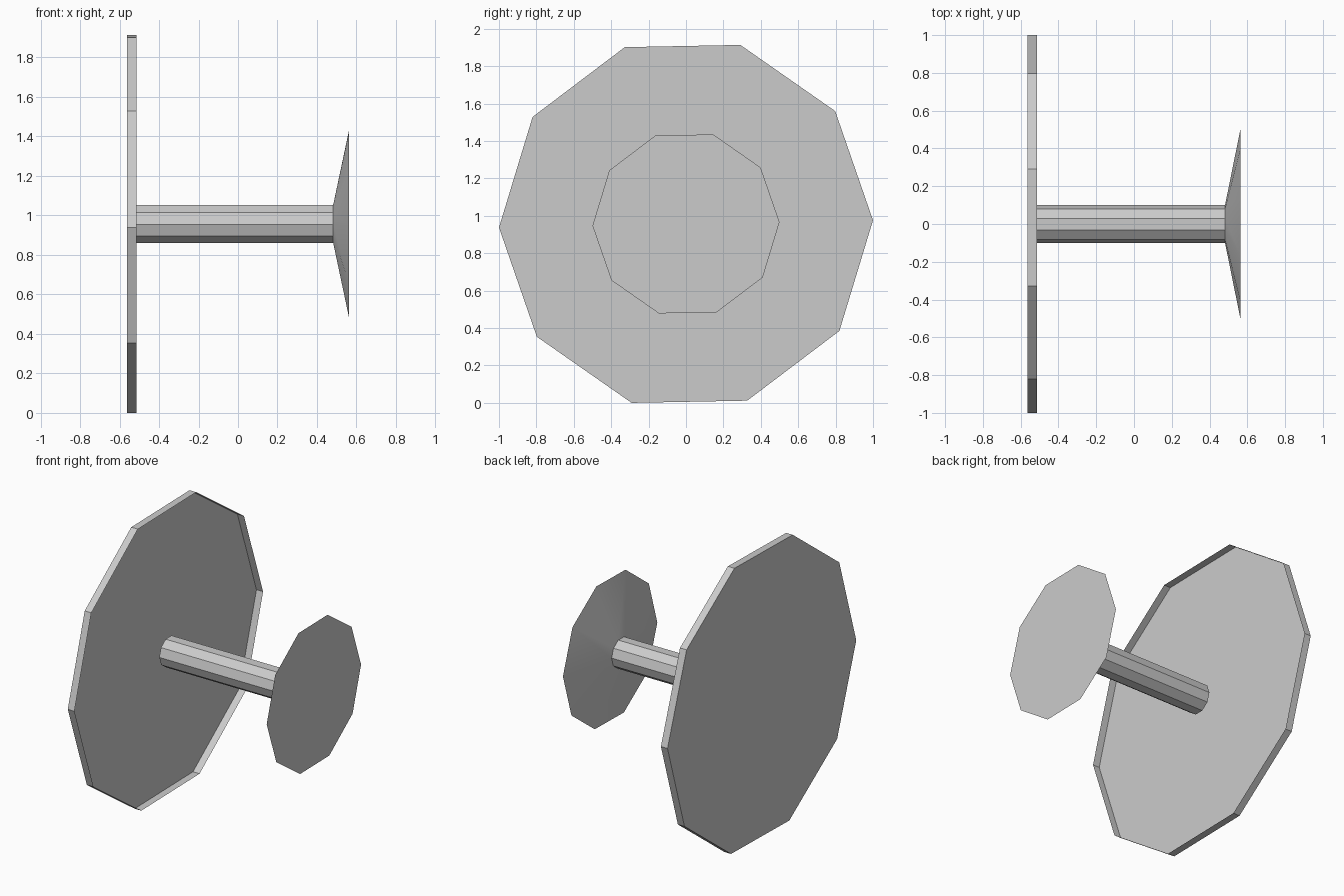
import bpy, bmesh, math

if "Cube" in bpy.data.objects:
    bpy.data.objects.remove(bpy.data.objects["Cube"])

SIDES = 10
TWIST = math.radians(1.1)      # slight roll of the decagons about the axle
AXIS_Z = 0.957

grey = bpy.data.materials.new("light grey")
grey.diffuse_color = (0.6, 0.6, 0.6, 1)
grey.use_nodes = True
grey.node_tree.nodes["Principled BSDF"].inputs["Base Color"].default_value = grey.diffuse_color


def lathe_x(name, rings, cap_start=False, cap_end=False):
    """Ten-sided shell along x from (x, radius) rings, optionally capped."""
    bm = bmesh.new()
    loops = []
    for x, r in rings:
        angles = [TWIST + 2 * math.pi * i / SIDES for i in range(SIDES)]
        loops.append([bm.verts.new((x, r * math.cos(a), AXIS_Z + r * math.sin(a)))
                      for a in angles])
    # Counter-clockwise rings seen from +x, so this winding faces outward
    for a, b in zip(loops, loops[1:]):
        for i in range(SIDES):
            j = (i + 1) % SIDES
            bm.faces.new((a[i], a[j], b[j], b[i]))
    if cap_start:
        bm.faces.new(loops[0][::-1])
    if cap_end:
        bm.faces.new(loops[-1])
    mesh = bpy.data.meshes.new(name)
    bm.to_mesh(mesh)
    bm.free()
    mesh.materials.append(grey)
    obj = bpy.data.objects.new(name, mesh)
    bpy.context.collection.objects.link(obj)
    return obj


# Large shallow dish: flat back with a thin rim, open towards the axle
lathe_x("large_dish", [(-0.563, 1.0), (-0.514, 1.0)], cap_start=True)

# Axle with the flared end plate; only the shallow flare facets blend smoothly
axle = lathe_x("axle_and_flare", [(-0.514, 0.1), (0.482, 0.1), (0.563, 0.5)], cap_end=True)
bpy.context.view_layer.objects.active = axle
axle.select_set(True)
bpy.ops.object.shade_smooth_by_angle(angle=math.radians(30))
